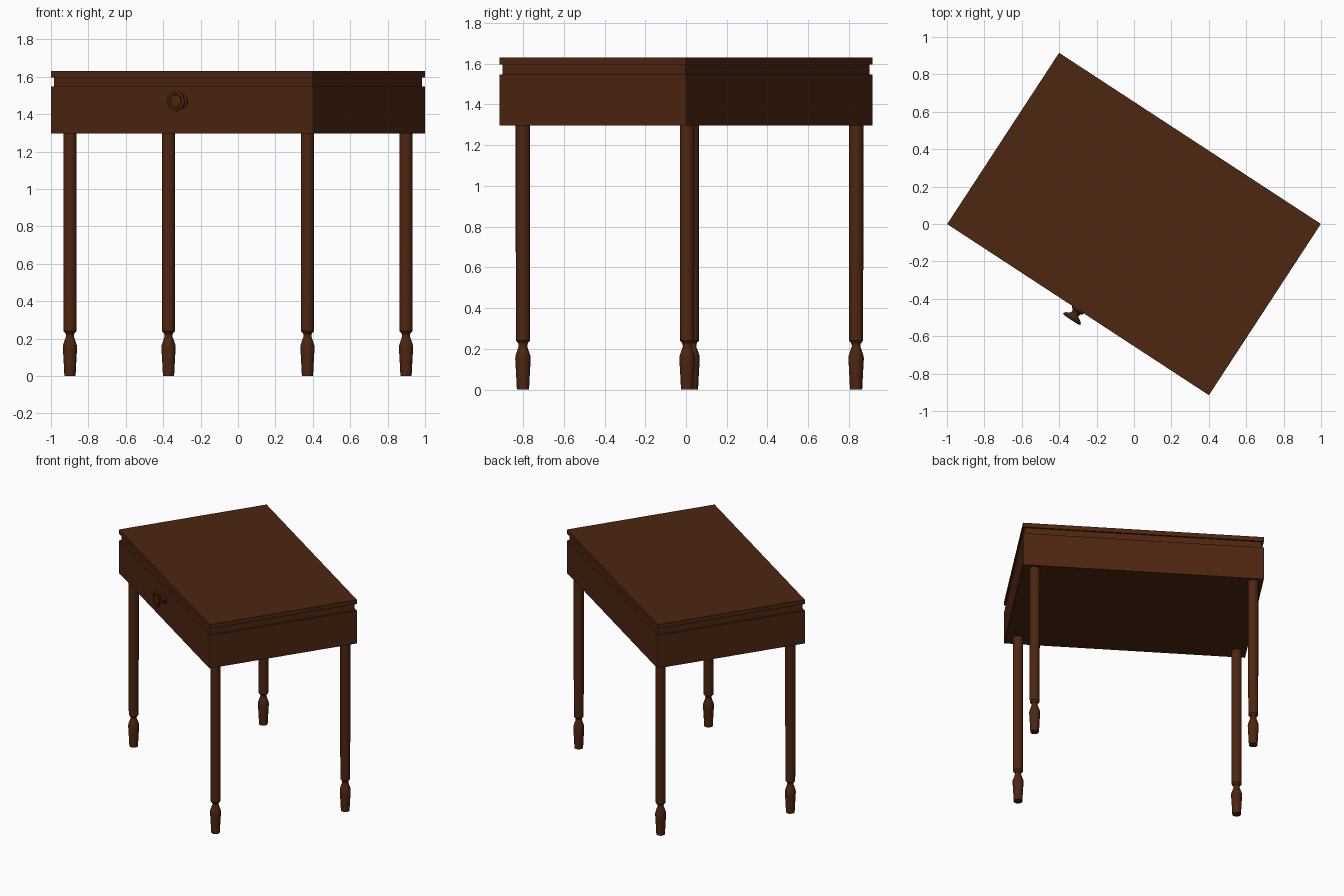
import bpy, bmesh, math
from mathutils import Matrix

if "Cube" in bpy.data.objects:
    bpy.data.objects.remove(bpy.data.objects["Cube"])

# one dark wood colour
wood = bpy.data.materials.new("dark brown wood")
wood.diffuse_color = (0.075, 0.019, 0.0055, 1)
wood.use_nodes = True
wood.node_tree.nodes["Principled BSDF"].inputs["Base Color"].default_value = wood.diffuse_color

# the whole table is turned about z
TURN = Matrix.Rotation(math.radians(-33.17), 4, 'Z')
HX, HY = 0.836, 0.547


def finish(name, bm, local, smooth):
    bmesh.ops.recalc_face_normals(bm, faces=bm.faces)
    me = bpy.data.meshes.new(name)
    bm.to_mesh(me)
    bm.free()
    me.materials.append(wood)
    ob = bpy.data.objects.new(name, me)
    bpy.context.collection.objects.link(ob)
    ob.matrix_world = TURN @ local
    if smooth:
        bpy.ops.object.select_all(action='DESELECT')
        ob.select_set(True)
        bpy.context.view_layer.objects.active = ob
        bpy.ops.object.shade_smooth_by_angle(angle=math.radians(30))
    return ob


def slab(name, inset, z0, z1):
    bm = bmesh.new()
    size = (2 * (HX - inset), 2 * (HY - inset), z1 - z0, 1)
    bmesh.ops.create_cube(bm, size=1, matrix=Matrix.Diagonal(size))
    finish(name, bm, Matrix.Translation((0, 0, (z0 + z1) / 2)), False)


def lathe(name, profile, local, steps=24):
    """Spin (radius, height) points around z; ends lie on the axis."""
    bm = bmesh.new()
    vs = [bm.verts.new((r, 0, z)) for r, z in profile]
    es = [bm.edges.new(p) for p in zip(vs, vs[1:])]
    bmesh.ops.spin(bm, geom=vs + es, cent=(0, 0, 0), axis=(0, 0, 1),
                   angle=math.tau, steps=steps)
    bmesh.ops.remove_doubles(bm, verts=bm.verts, dist=1e-5)
    finish(name, bm, local, True)


# drawer case, recessed band and table top
slab("apron", 0.0, 1.297, 1.547)
slab("recessed_band", 0.011, 1.547, 1.597)
slab("table_top", 0.0, 1.597, 1.63)

# turned legs
leg = [(0, 0), (0.030, 0), (0.0335, 0.07), (0.038, 0.15), (0.037, 0.165),
       (0.027, 0.195), (0.021, 0.212), (0.022, 0.225), (0.034, 0.24),
       (0.034, 0.25), (0.0355, 0.7), (0.0355, 1.30), (0, 1.30)]
for side, x in (("left", -0.768), ("right", 0.749)):
    for end, y in (("front", -0.467), ("back", 0.496)):
        lathe(f"{end}_{side}_leg", leg, Matrix.Translation((x, y, 0)))

# drawer knob on the front
knob = [(0, -0.005), (0.037, -0.005), (0.036, 0.006), (0.024, 0.015),
        (0.021, 0.025), (0.027, 0.035), (0.045, 0.046), (0.055, 0.056),
        (0.054, 0.063), (0.040, 0.066), (0.034, 0.062), (0.018, 0.065),
        (0, 0.066)]
lathe("drawer_knob", knob,
      Matrix.Translation((0, -HY, 1.47)) @ Matrix.Rotation(math.pi / 2, 4, 'X'))
